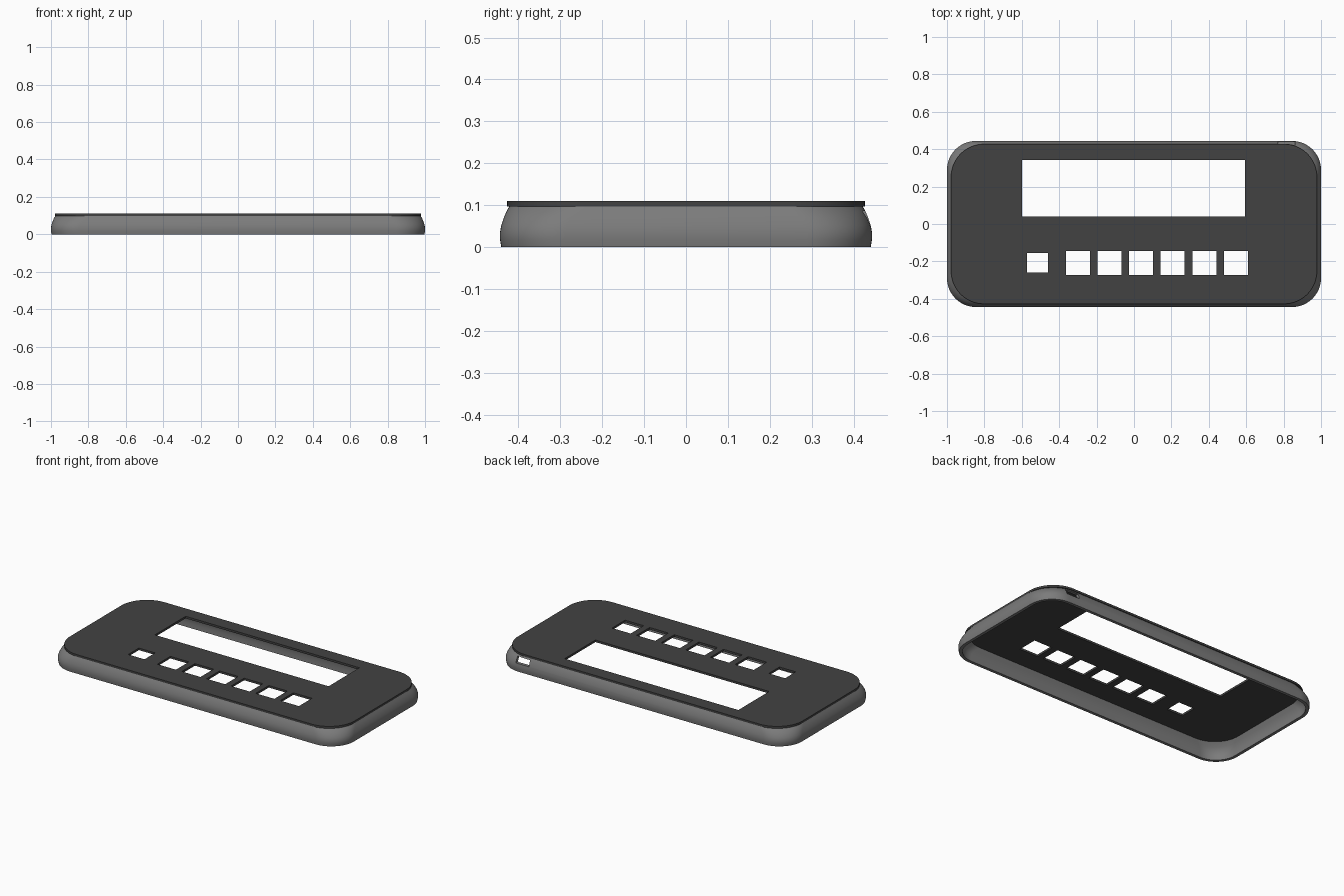
import bpy, bmesh
from math import sin, cos, pi

if "Cube" in bpy.data.objects:
    bpy.data.objects.remove(bpy.data.objects["Cube"])

HX, HY = 1.0, 0.444
PLATE_Z, TOP_Z = 0.097, 0.11


def rounded_rect(hx, hy, r, n=16):
    pts = []
    for i, (sx, sy) in enumerate([(1, 1), (-1, 1), (-1, -1), (1, -1)]):
        for k in range(n + 1):
            a = (i + k / n) * pi / 2
            pts.append((sx * (hx - r) + r * cos(a), sy * (hy - r) + r * sin(a)))
    return pts


def rect(x0, x1, y0, y1):
    return [(x0, y0), (x1, y0), (x1, y1), (x0, y1)]


def paint(obj, name, grey):
    mat = bpy.data.materials.new(name)
    mat.diffuse_color = (grey, grey, grey, 1)
    mat.use_nodes = True
    mat.node_tree.nodes["Principled BSDF"].inputs["Base Color"].default_value = mat.diffuse_color
    obj.data.materials.append(mat)


def activate(obj):
    bpy.ops.object.select_all(action='DESELECT')
    obj.select_set(True)
    bpy.context.view_layer.objects.active = obj


# Shell wall: closed loft of (inset, height, corner radius) rings, outside then inside
profile = [(0.003, 0.0, 0.155), (0.0, 0.018, 0.155), (0.0, 0.035, 0.155),
           (0.003, 0.052, 0.157), (0.009, 0.070, 0.163), (0.015, 0.084, 0.172),
           (0.022, PLATE_Z, 0.185),
           (0.040, PLATE_Z, 0.170), (0.030, 0.075, 0.150),
           (0.022, 0.050, 0.140), (0.020, 0.025, 0.137), (0.022, 0.0, 0.137)]
bm = bmesh.new()
rings = [[bm.verts.new((x, y, z)) for x, y in rounded_rect(HX - d, HY - d, r)]
         for d, z, r in profile]
for j, ring in enumerate(rings):
    nxt = rings[(j + 1) % len(rings)]
    for i in range(len(ring)):
        k = (i + 1) % len(ring)
        bm.faces.new((ring[i], ring[k], nxt[k], nxt[i]))
bmesh.ops.recalc_face_normals(bm, faces=bm.faces)
mesh = bpy.data.meshes.new("shell")
bm.to_mesh(mesh)
bm.free()
shell = bpy.data.objects.new("shell", mesh)
bpy.context.collection.objects.link(shell)
paint(shell, "shell_grey", 0.2)

# Connector slot through the back wall
bpy.ops.mesh.primitive_cube_add(size=1, location=(0.815, 0.43, 0.068))
cutter = bpy.context.object
cutter.name = "slot_cutter"
cutter.scale = (0.09, 0.10, 0.036)
cutter.hide_render = True
activate(shell)
mod = shell.modifiers.new("slot", 'BOOLEAN')
mod.operation = 'DIFFERENCE'
mod.solver = 'EXACT'
mod.object = cutter
bpy.ops.object.modifier_apply(modifier=mod.name)
bpy.data.objects.remove(cutter)
activate(shell)
bpy.ops.object.shade_smooth_by_angle(angle=0.6)

# Face plate: outline with display window, small button and six key holes
loops = [rounded_rect(0.978, 0.427, 0.175),
         rect(-0.599, 0.594, 0.04, 0.342),
         rect(-0.572, -0.460, -0.26, -0.155)]
for i in range(6):
    cx = -0.300 + 0.169 * i
    loops.append(rect(cx - 0.064, cx + 0.064, -0.272, -0.144))
curve = bpy.data.curves.new("face_plate", 'CURVE')
curve.dimensions = '2D'
curve.fill_mode = 'BOTH'
curve.extrude = (TOP_Z - PLATE_Z) / 2
for pts in loops:
    spline = curve.splines.new('POLY')
    spline.points.add(len(pts) - 1)
    for p, (x, y) in zip(spline.points, pts):
        p.co = (x, y, 0, 1)
    spline.use_cyclic_u = True
plate = bpy.data.objects.new("face_plate", curve)
bpy.context.collection.objects.link(plate)
plate.location.z = (TOP_Z + PLATE_Z) / 2
activate(plate)
bpy.ops.object.convert(target='MESH')
plate = bpy.context.object
paint(plate, "plate_dark", 0.055)
bpy.ops.object.shade_smooth_by_angle(angle=0.6)
